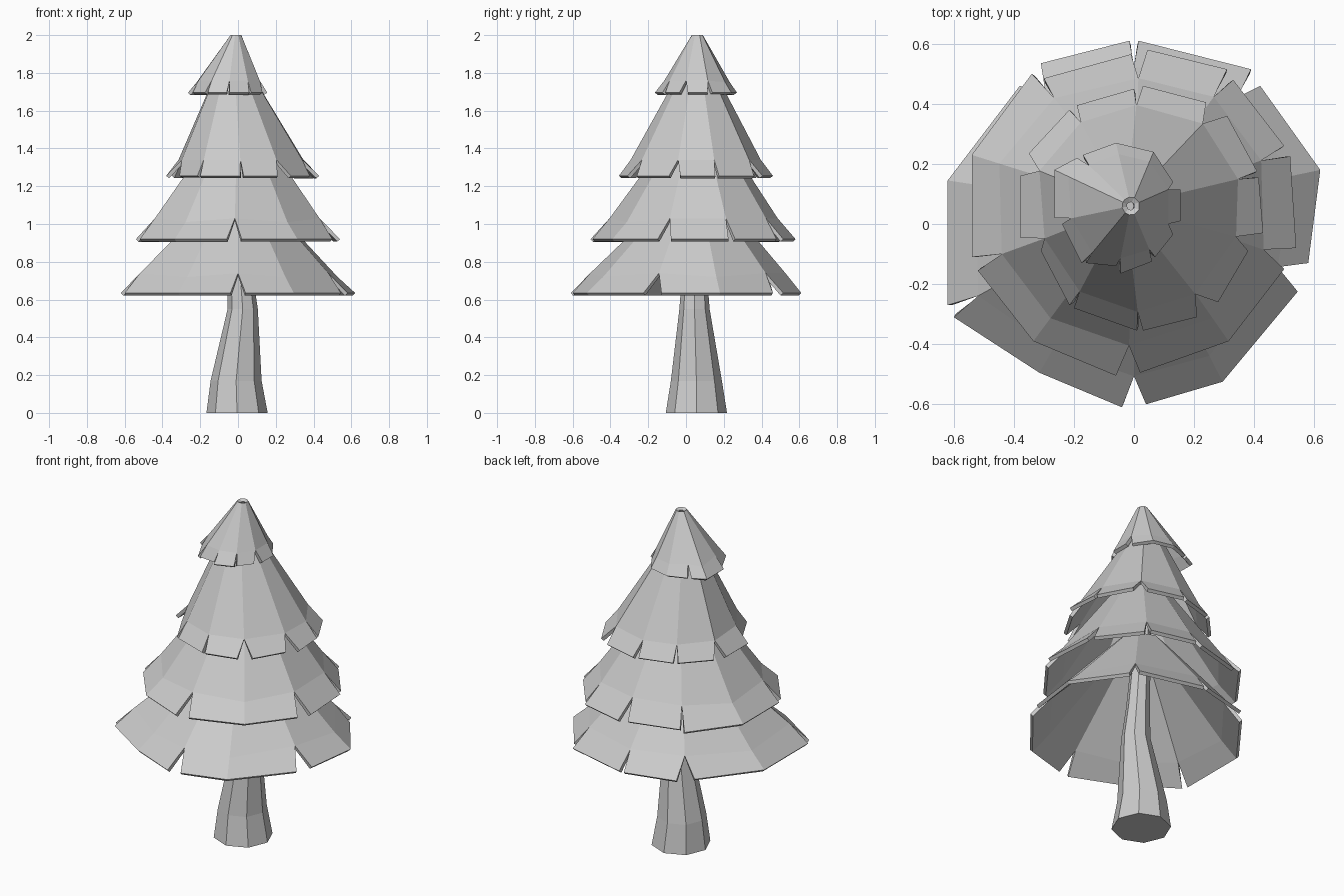
import bpy
from mathutils import Vector

if "Cube" in bpy.data.objects:
    bpy.data.objects.remove(bpy.data.objects["Cube"])


def make_object(name, verts, faces):
    mesh = bpy.data.meshes.new(name)
    mesh.from_pydata(verts, [], faces)
    mesh.update()
    obj = bpy.data.objects.new(name, mesh)
    bpy.context.collection.objects.link(obj)
    return obj


def foliage_tier(name, panels, rim_z, mid_z, mid_scale, top, top_r, split_lift=0.02):
    """Ten-sided skirt: panels are rim pieces (counter-clockwise) with splits between them."""
    centre = Vector(top[:2])
    verts, faces, mids, tops = [], [], [], []

    def add(xy, z):
        verts.append((xy.x, xy.y, z))
        return len(verts) - 1

    # One mid and one top vertex per joint; panel ends share their joint
    def joint(xy, lift=0):
        direction = (xy - centre).normalized()
        mids.append(add(centre + (xy - centre) * mid_scale, mid_z + lift))
        tops.append(add(centre + direction * top_r, top[2]))

    rims = []
    for i, panel in enumerate(panels):
        pts = [Vector(p) for p in panel]
        joint((pts[0] + Vector(panels[i - 1][-1])) / 2, split_lift)
        for p in pts[1:-1]:
            joint(p)
        ids = [add(p, rim_z) for p in pts]
        rims += list(zip(ids, ids[1:]))

    for i, (a, b) in enumerate(rims):
        j = (i + 1) % len(rims)
        faces.append((a, b, mids[j], mids[i]))
        faces.append((mids[i], mids[j], tops[j], tops[i]))
    obj = make_object(name, verts, faces)
    mod = obj.modifiers.new("thickness", "SOLIDIFY")
    mod.thickness = 0.02
    mod.offset = -1
    return obj


# Bottom foliage tier
foliage_tier("foliage_bottom", [
    [(-.38, .46), (-.62, .145), (-.62, -.27)],
    [(-.60, -.31), (-.315, -.495), (-.04, -.61)],
    [(.04, -.60), (.295, -.525), (.545, -.225)],
    [(.58, -.13), (.62, .18), (.42, .46)],
    [(.39, .515), (.015, .61)],
    [(-.015, .61), (-.31, .535)],
], .635, .72, .85, (0, .05, 1.15), .13)

# Lower middle foliage tier
foliage_tier("foliage_lower_middle", [
    [(-.34, .50), (-.54, .23), (-.54, -.11)],
    [(-.52, -.155), (-.335, -.39), (-.06, -.505)],
    [(.02, -.495), (.315, -.39), (.50, -.15)],
    [(.54, -.08), (.52, .225)],
    [(.50, .26), (.33, .48)],
    [(.31, .515), (.045, .58)],
    [(-.01, .565), (-.30, .485)],
], .92, 1.01, .83, (0, .06, 1.5), .12)

# Upper middle foliage tier
foliage_tier("foliage_upper_middle", [
    [(-.38, .16), (-.38, -.045)],
    [(-.31, -.09), (-.215, -.27)],
    [(-.20, -.28), (.01, -.355)],
    [(.03, -.355), (.21, -.31)],
    [(.28, -.26), (.38, -.09)],
    [(.43, -.03), (.415, .155)],
    [(.41, .175), (.31, .36)],
    [(.24, .405), (.03, .46)],
    [(0, .45), (-.19, .395)],
    [(-.215, .38), (-.35, .235)],
], 1.255, 1.34, .85, (-.03, .06, 1.85), .07, 0)

# Top foliage tier, open at its small tip
foliage_tier("foliage_top", [
    [(-.19, .22), (-.265, .18), (-.265, .02)],
    [(-.24, 0), (-.175, -.13)],
    [(-.16, -.13), (-.06, -.14)],
    [(-.045, -.165), (.06, -.125)],
    [(.07, -.11), (.13, -.035)],
    [(.155, .01), (.155, .115)],
    [(.13, .14), (.065, .24), (-.06, .27), (-.17, .23)],
], 1.695, 1.75, .82, (-.01, .06, 2), .03, .01)

# Bent eight-sided trunk: (x, y, z, radius) rings joined by quads
rings = [(-.005, .055, 0, .162), (-.01, .055, .17, .135), (.025, .045, .55, .08),
         (.01, .045, .75, .065), (-.02, .05, 1.25, .045), (-.02, .06, 1.8, .02)]
SIDES = 8
verts, faces = [], []
for x, y, z, r in rings:
    for k in range(SIDES):
        d = Vector((0, -r)) if k == 0 else d
        verts.append((x + d.x, y + d.y, z))
        d = Vector((d.x - d.y, d.x + d.y)) * 0.5 ** 0.5
for i in range(len(rings) - 1):
    for k in range(SIDES):
        n = (k + 1) % SIDES
        faces.append((i * SIDES + k, i * SIDES + n, (i + 1) * SIDES + n, (i + 1) * SIDES + k))
faces.append(tuple(reversed(range(SIDES))))
faces.append(tuple(range(len(verts) - SIDES, len(verts))))
make_object("trunk", verts, faces)
